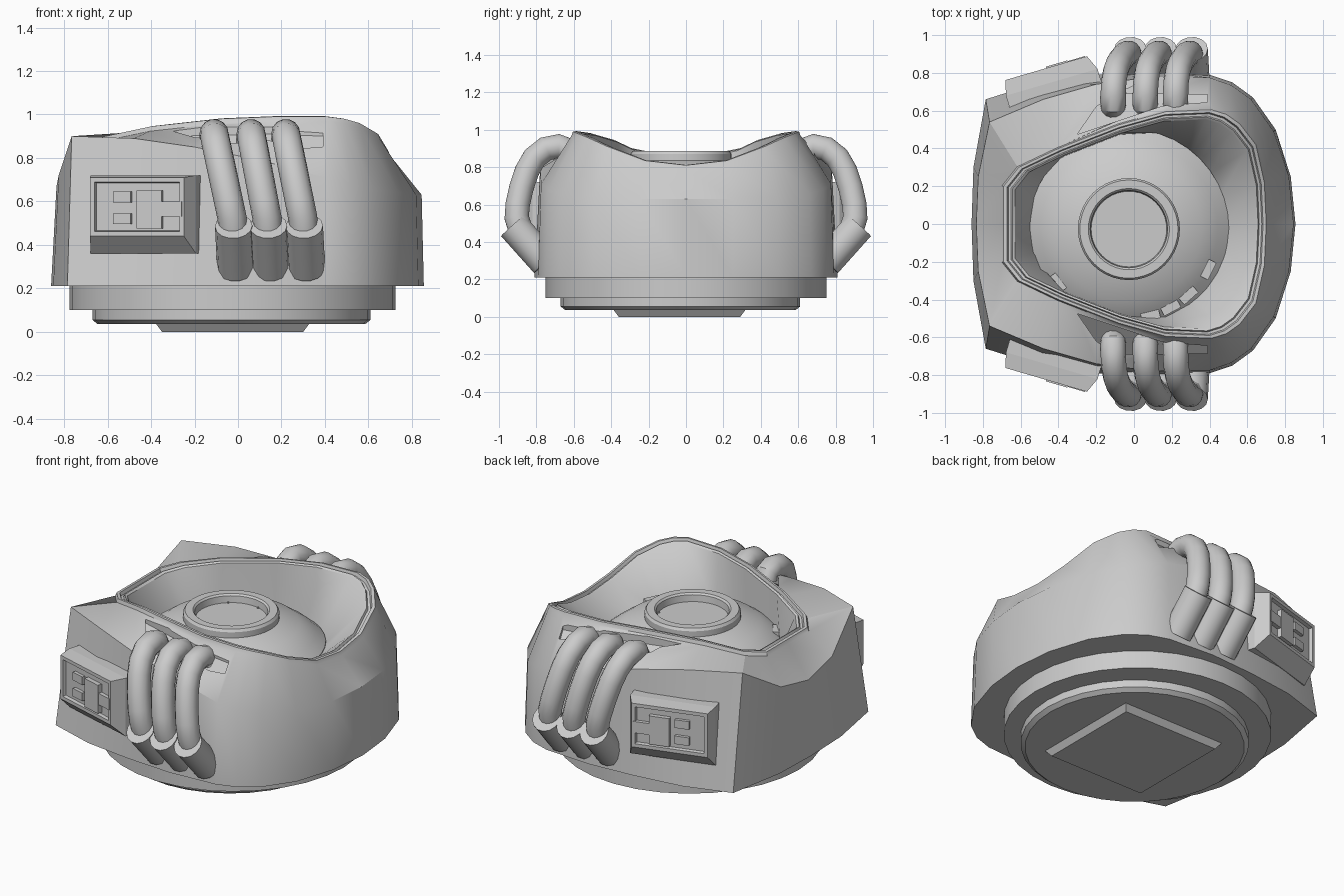
import bpy, bmesh, math
from mathutils import Vector

if "Cube" in bpy.data.objects:
    bpy.data.objects.remove(bpy.data.objects["Cube"])

grey = bpy.data.materials.new("plain grey")
grey.diffuse_color = (0.6, 0.6, 0.6, 1)
grey.use_nodes = True
grey.node_tree.nodes["Principled BSDF"].inputs["Base Color"].default_value = grey.diffuse_color


def shade(ob, angle):
    bpy.ops.object.select_all(action='DESELECT')
    ob.select_set(True)
    bpy.context.view_layer.objects.active = ob
    bpy.ops.object.shade_smooth_by_angle(angle=math.radians(angle))


def finish(name, bm, smooth=30):
    bmesh.ops.recalc_face_normals(bm, faces=bm.faces)
    me = bpy.data.meshes.new(name)
    bm.to_mesh(me)
    bm.free()
    ob = bpy.data.objects.new(name, me)
    bpy.context.collection.objects.link(ob)
    me.materials.append(grey)
    if smooth:
        shade(ob, smooth)
    return ob


def skin(loops):
    """Bridge equal closed loops and cap both ends."""
    bm = bmesh.new()
    rows = [[bm.verts.new(p) for p in l] for l in loops]
    n = len(rows[0])
    for a, b in zip(rows, rows[1:]):
        for i in range(n):
            j = (i + 1) % n
            bm.faces.new((a[i], a[j], b[j], b[i]))
    bm.faces.new(rows[0])
    bm.faces.new(rows[-1])
    return bm


def lathe(name, profile, cx, cy, n):
    loops = [[(cx + r * math.cos(2 * math.pi * i / n), cy + r * math.sin(2 * math.pi * i / n), z)
              for i in range(n)] for r, z in profile]
    return finish(name, skin(loops), 20)


def tube(name, path, r, n=14):
    """Round bar along a path that stays roughly in a plane of constant x."""
    path = [Vector(p) for p in path]
    loops = []
    for i, p in enumerate(path):
        t = (path[min(i + 1, len(path) - 1)] - path[max(i - 1, 0)]).normalized()
        u = (Vector((1, 0, 0)) - t * t.x).normalized()
        v = t.cross(u)
        loops.append([p + r * (math.cos(2 * math.pi * k / n) * u + math.sin(2 * math.pi * k / n) * v)
                      for k in range(n)])
    return finish(name, skin(loops), 35)


# Body shell: half stations of bottom (x, y), shoulder (x, y, z), rim (x, y, z)
stations = [
    (-.86, 0, -.835, 0, .67, -.69, 0, .88),
    (-.85, .3, -.825, .25, .72, -.69, .2, .88),
    (-.785, .66, -.765, .54, .90, -.61, .3, .90),
    (-.5, .75, -.48, .66, .89, -.4, .40, .945),
    (-.2, .79, -.2, .74, .85, -.08, .525, .98),
    (.1, .81, .1, .78, .79, .17, .595, .99),
    (.4, .79, .4, .775, .71, .41, .605, .99),
    (.52, .75, .515, .735, .68, .49, .58, .98),
    (.63, .67, .62, .66, .655, .56, .53, .96),
    (.75, .5, .74, .49, .64, .645, .42, .91),
    (.83, .25, .82, .25, .63, .69, .22, .835),
    (.855, 0, .845, 0, .63, .70, 0, .81)]


def ring(half):
    return half + [(x, -y, z) for x, y, z in half[-2:0:-1]]


def rim(k, dz):
    return ring([((s[5] - .03) * k + .03, s[6] * k, s[7] + dz) for s in stations])


def bowl(z, rmax):
    pts = []
    for s in stations:
        d = Vector((s[5] + .03, s[6], 0))
        d = d.normalized() * min(rmax, d.length * .9)
        pts.append((d.x - .03, d.y, z))
    return ring(pts)


body = finish("body_shell", skin([
    ring([(s[0], s[1], .21) for s in stations]),
    ring([s[2:5] for s in stations]),
    rim(1.012, -.022), rim(1.0, 0), rim(.975, .002), rim(.965, -.018),
    rim(.945, -.018), rim(.935, -.004), rim(.915, -.012),
    bowl(.67, .51), bowl(.55, .48)]), 0)

# Recesses in the shoulders where the hoses enter
outline = [(-.3, .475, .90), (.15, .625, .91), (.39, .645, .90),
           (.39, .685, .82), (-.1, .69, .82), (-.2, .62, .85)]
for s in (1, -1):
    cutter = finish("recess_cutter", skin([[(x, s * y, z) for x, y, z in outline],
                                           [(x, s * y, 1.3) for x, y, z in outline]]), 0)
    cutter.hide_render = True
    mod = body.modifiers.new("recess", 'BOOLEAN')
    mod.operation, mod.solver, mod.object = 'DIFFERENCE', 'EXACT', cutter
    bpy.context.view_layer.objects.active = body
    bpy.ops.object.modifier_apply(modifier=mod.name)
    bpy.data.objects.remove(cutter)
shade(body, 32)

# Stepped base and square foot
lathe("base_upper_step", [(.75, .25), (.75, .10), (.6, .10)], -.025, 0, 32)
lathe("base_lower_step", [(.64, .12), (.64, .055), (.615, .035), (.3, .035)], -.03, -.03, 32)
sq = lambda h, z: [(-.025 + a * h, -.035 + b * h, z) for a, b in ((-1, -1), (1, -1), (1, 1), (-1, 1))]
finish("square_foot", skin([sq(.355, .04), sq(.325, 0)]), 0)

# Neck dome with raised collar and sunken centre
lathe("neck_dome", [(.53, .56), (.53, .69), (.47, .74), (.385, .80), (.27, .835), (.27, .87),
                    (.26, .885), (.215, .885), (.205, .875), (.20, .835), (.01, .835)], -.027, -.027, 40)


def wall_loop(o, u, n, us, zs, d):
    return [o + u * a + n * d + Vector((0, 0, z)) for a, z in
            ((us[0], zs[0]), (us[1], zs[0]), (us[1], zs[1]), (us[0], zs[1]))]


def block(name, o, u, n, us, zs, d0, d1):
    """Box on a wall: o origin, u along the wall, n outward, us and zs extents."""
    return finish(name, skin([wall_loop(o, u, n, us, zs, d) for d in (d0, d1)]), 0)


# Small lugs around the dome edge and tiny pegs in the collar
for name, angles, us, zs, d0, d1 in (
        ("dome_lug", (-143, -76, -62, -48, -27), (-.05, .05), (.68, .755), .45, .495),
        ("collar_peg", (20, 75, 130), (-.004, .004), (.83, .842), .19, .205)):
    for deg in angles:
        a = math.radians(deg)
        n = Vector((math.cos(a), math.sin(a), 0))
        block(name, Vector((-.027, -.027, 0)), Vector((-n.y, n.x, 0)), n, us, zs, d0, d1)

hose = [(.625, .865), (.635, .895), (.68, .912), (.75, .898), (.81, .85), (.85, .78),
        (.88, .69), (.90, .6), (.905, .53), (.88, .45)]
for s in (1, -1):
    # Three hoses and their sockets per side
    for top, low in ((-.11, -.02), (.06, .14), (.22, .305)):
        path = []
        for y, z in hose:
            f = min(1, max(0, (.91 - z) / .42)) if y > .7 else 0
            path.append((top + (low - top) * f, s * y, z))
        tube("hose", path, .067)
        tube("hose_socket", [(low + .01, s * .75, .29), (low, s * .926, .487)], .086)

    # Control box with sunken face
    u, n = Vector((.96, s * .28, 0)), Vector((-.28, s * .96, 0))
    o = Vector((-.465, s * .825, 0))
    bm = skin([wall_loop(o, u, n, (-.245, .26), (.36, .72), -.16),
               wall_loop(o, u, n, (-.245, .26), (.36, .72), -.08),
               wall_loop(o, u, n, (-.225, .225), (.44, .71), 0)])
    bmesh.ops.recalc_face_normals(bm, faces=bm.faces)
    face = max(bm.faces, key=lambda f: f.calc_center_median().dot(n))
    bmesh.ops.inset_region(bm, faces=[face], thickness=.03, depth=0)
    bmesh.ops.inset_region(bm, faces=[face], thickness=.006, depth=-.02)
    finish("control_box", bm, 0)
    for zs in ((.595, .645), (.495, .545)):
        block("button", o, u, n, (-.115, -.03), zs, -.03, 0)
    block("switch_block", o, u, n, (0, .12), (.475, .65), -.03, .008)
    block("connector", o, u, n, (.12, .215), (.53, .60), -.03, .004)
